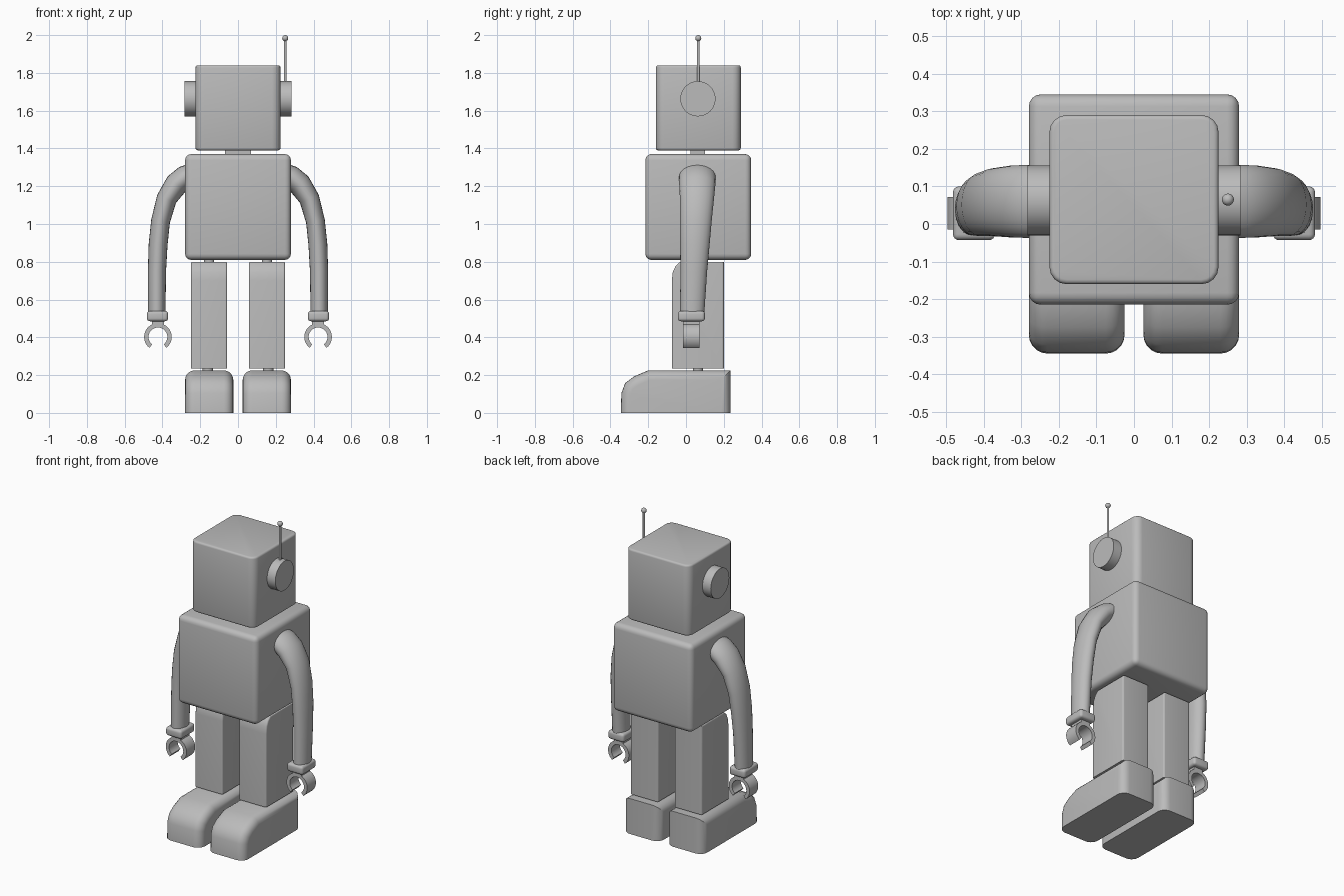
import bpy, bmesh, math
from mathutils import Vector, Matrix

if "Cube" in bpy.data.objects:
    bpy.data.objects.remove(bpy.data.objects["Cube"])

grey = bpy.data.materials.new("grey")
grey.diffuse_color = (0.5, 0.5, 0.5, 1)
grey.use_nodes = True
grey.node_tree.nodes["Principled BSDF"].inputs["Base Color"].default_value = grey.diffuse_color


def finish(name, bm, mirror=False):
    bmesh.ops.recalc_face_normals(bm, faces=bm.faces[:])
    me = bpy.data.meshes.new(name)
    bm.to_mesh(me)
    bm.free()
    ob = bpy.data.objects.new(name, me)
    bpy.context.collection.objects.link(ob)
    me.materials.append(grey)
    bpy.ops.object.select_all(action='DESELECT')
    ob.select_set(True)
    bpy.context.view_layer.objects.active = ob
    bpy.ops.object.shade_smooth_by_angle(angle=math.radians(35))
    if mirror:
        ob.modifiers.new("mirror", 'MIRROR')
    return ob


def bevel(bm, edges, r, seg=4):
    bmesh.ops.bevel(bm, geom=edges, offset=r, segments=seg, profile=0.5,
                    affect='EDGES', clamp_overlap=True)


def box(name, lo, hi, r=0.0, r_upright=0.0, mirror=False):
    bm = bmesh.new()
    bmesh.ops.create_cube(bm, size=1)
    for v in bm.verts:
        v.co = Vector([(a + b) / 2 + c * (b - a) for a, b, c in zip(lo, hi, v.co)])
    if r_upright:
        bevel(bm, [e for e in bm.edges
                   if abs(e.verts[0].co.z - e.verts[1].co.z) > 1e-4], r_upright)
        bevel(bm, [e for e in bm.edges
                   if abs(e.verts[0].co.z - e.verts[1].co.z) < 1e-4], r, 3)
    elif r:
        bevel(bm, bm.edges[:], r)
    return finish(name, bm, mirror)


def side_profile(name, pts, x0, x1, r):
    """Extrude a (y, z) outline along x and round its rims, bottom excepted."""
    bm = bmesh.new()
    f = bm.faces.new([bm.verts.new((x0, y, z)) for y, z in pts])
    g = bmesh.ops.extrude_face_region(bm, geom=[f])
    for v in g['geom']:
        if isinstance(v, bmesh.types.BMVert):
            v.co.x = x1
    zmin = min(z for y, z in pts)
    rims = [e for e in bm.edges
            if abs(e.verts[0].co.x - e.verts[1].co.x) < 1e-5
            and max(v.co.z for v in e.verts) > zmin + 1e-4]
    bevel(bm, rims, r, 5)
    return finish(name, bm, True)


def cylinder(name, r, depth, centre, axis='Z', segs=48, mirror=False):
    bm = bmesh.new()
    m = Matrix.Translation(centre)
    if axis == 'X':
        m = m @ Matrix.Rotation(math.pi / 2, 4, 'Y')
    bmesh.ops.create_cone(bm, cap_ends=True, segments=segs, radius1=r,
                          radius2=r, depth=depth, matrix=m)
    return finish(name, bm, mirror)


# Head, neck and torso
box("head", (-0.225, -0.16, 1.39), (0.225, 0.29, 1.84), 0.012, 0.045)
box("neck", (-0.07, 0.025, 1.36), (0.07, 0.10, 1.40))
box("torso", (-0.28, -0.215, 0.81), (0.28, 0.345, 1.37), 0.032)

# Ears and antenna
cylinder("ears", 0.093, 0.09, (0.238, 0.063, 1.663), 'X', mirror=True)
cylinder("antenna_rod", 0.007, 0.25, (0.25, 0.065, 1.86), segs=16)
ball = bmesh.new()
bmesh.ops.create_uvsphere(ball, u_segments=20, v_segments=12, radius=0.016,
                          matrix=Matrix.Translation((0.25, 0.065, 1.984)))
finish("antenna_ball", ball)

# Legs and their joints
side_profile("legs", [(-0.075, 0.235), (-0.075, 0.70), (-0.07, 0.745),
                      (-0.055, 0.778), (-0.03, 0.80), (0.20, 0.80), (0.20, 0.235)],
             0.057, 0.25, 0.01)
cylinder("hip_joints", 0.027, 0.04, (0.153, 0.063, 0.805), mirror=True)
cylinder("ankle_joints", 0.027, 0.04, (0.16, 0.063, 0.23), mirror=True)

# Feet
side_profile("feet", [(-0.345, 0), (-0.342, 0.105), (-0.322, 0.158),
                      (-0.275, 0.193), (-0.20, 0.225), (0.235, 0.225), (0.235, 0)],
             0.025, 0.28, 0.05)

# Arms: oval rings (x, y, z, radius in bend plane, radius along y)
rings = [(0.24, 0.06, 1.262, 0.06, 0.097), (0.28, 0.06, 1.248, 0.062, 0.097),
         (0.325, 0.06, 1.212, 0.062, 0.096), (0.378, 0.058, 1.133, 0.054, 0.09),
         (0.41, 0.052, 1.015, 0.05, 0.084), (0.423, 0.047, 0.89, 0.05, 0.078),
         (0.429, 0.041, 0.75, 0.048, 0.071), (0.43, 0.033, 0.53, 0.046, 0.064)]
bm = bmesh.new()
loops = []
n = 24
for i, (x, y, z, rn, ry) in enumerate(rings):
    a, b = rings[max(i - 1, 0)], rings[min(i + 1, len(rings) - 1)]
    t = Vector((b[0] - a[0], 0, b[2] - a[2])).normalized()
    nrm = Vector((-t.z, 0, t.x))
    loops.append([bm.verts.new(Vector((x, y, z)) + nrm * rn * math.cos(k * math.tau / n)
                               + Vector((0, ry * math.sin(k * math.tau / n), 0)))
                  for k in range(n)])
for p, q in zip(loops, loops[1:]):
    for k in range(n):
        bm.faces.new((p[k], p[(k + 1) % n], q[(k + 1) % n], q[k]))
bm.faces.new(loops[0])
bm.faces.new(loops[-1])
finish("arms", bm, True)

# Wrists and claw stems
box("wrists", (0.37, -0.043, 0.485), (0.482, 0.10, 0.54), 0.016, mirror=True)
box("claw_stems", (0.392, -0.015, 0.455), (0.456, 0.072, 0.495), mirror=True)

# Claws: open rings extruded along y
bm = bmesh.new()
steps = 28
sections = []
for i in range(steps + 1):
    ang = math.radians(-52 + 284 * i / steps)
    sections.append([bm.verts.new((0.424 + r * math.cos(ang), y, 0.402 + r * math.sin(ang)))
                     for r, y in ((0.05, -0.015), (0.073, -0.015),
                                  (0.073, 0.072), (0.05, 0.072))])
for p, q in zip(sections, sections[1:]):
    for k in range(4):
        bm.faces.new((p[k], p[(k + 1) % 4], q[(k + 1) % 4], q[k]))
bm.faces.new(sections[0])
bm.faces.new(sections[-1])
finish("claws", bm, True)
